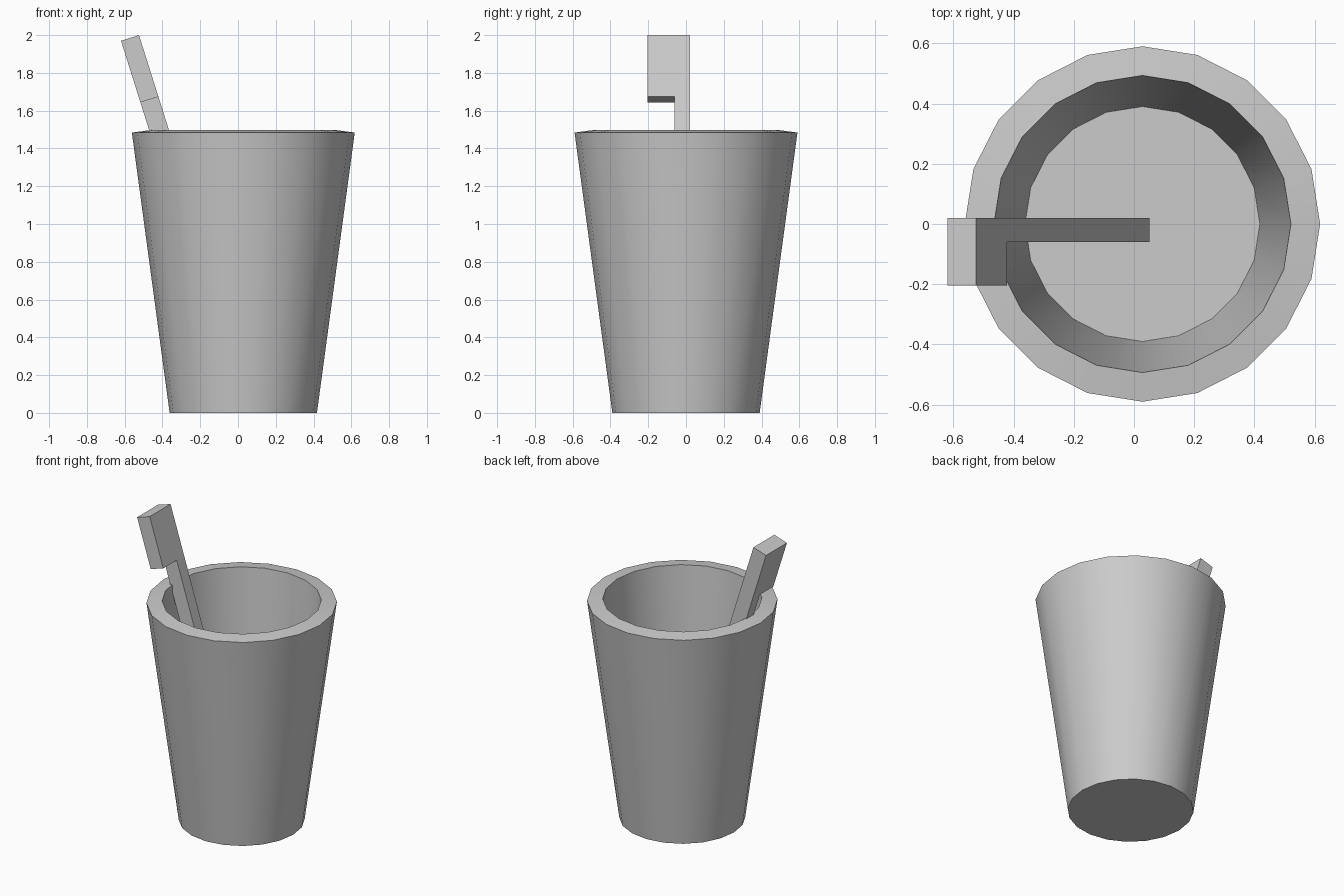
import bpy, bmesh
from math import cos, sin, pi, atan
from mathutils import Matrix, Vector

if "Cube" in bpy.data.objects:
    bpy.data.objects.remove(bpy.data.objects["Cube"])

def finish(name, bm):
    bmesh.ops.recalc_face_normals(bm, faces=bm.faces[:])
    me = bpy.data.meshes.new(name)
    bm.to_mesh(me)
    bm.free()
    ob = bpy.data.objects.new(name, me)
    bpy.context.collection.objects.link(ob)
    return ob

# Tapered cup: outer base, outer rim, inner rim, inner floor
SIDES = 20
profile = [(0.39, 0.0), (0.59, 1.484), (0.493, 1.497), (0.39, 0.1)]
bm = bmesh.new()
rings = [[bm.verts.new((0.028 + r * cos(2 * pi * i / SIDES),
                        r * sin(2 * pi * i / SIDES), z)) for i in range(SIDES)]
         for r, z in profile]
for a, b in zip(rings, rings[1:]):
    for i in range(SIDES):
        j = (i + 1) % SIDES
        bm.faces.new((a[i], a[j], b[j], b[i]))
bm.faces.new(rings[0])
bm.faces.new(rings[-1])
cup = finish("cup", bm)
bpy.context.view_layer.objects.active = cup
cup.select_set(True)
bpy.ops.object.shade_smooth_by_angle(angle=pi / 6)

# Leaning toothbrush: L-shaped outline (y, distance from top), given thickness
outline = [(0.02, 0), (-0.205, 0), (-0.205, -0.342), (-0.06, -0.342),
           (-0.06, -1.918), (0.02, -1.918)]
bm = bmesh.new()
face = bm.faces.new([bm.verts.new((0, y, d)) for y, d in outline])
ext = bmesh.ops.extrude_face_region(bm, geom=[face])
bmesh.ops.translate(bm, vec=(-0.1, 0, 0),
                    verts=[v for v in ext["geom"] if isinstance(v, bmesh.types.BMVert)])
lean = Matrix.Rotation(-atan(0.315), 4, 'Y')
bmesh.ops.transform(bm, matrix=Matrix.Translation(Vector((-0.524, 0, 2.0))) @ lean,
                    verts=bm.verts[:])
finish("toothbrush", bm)
